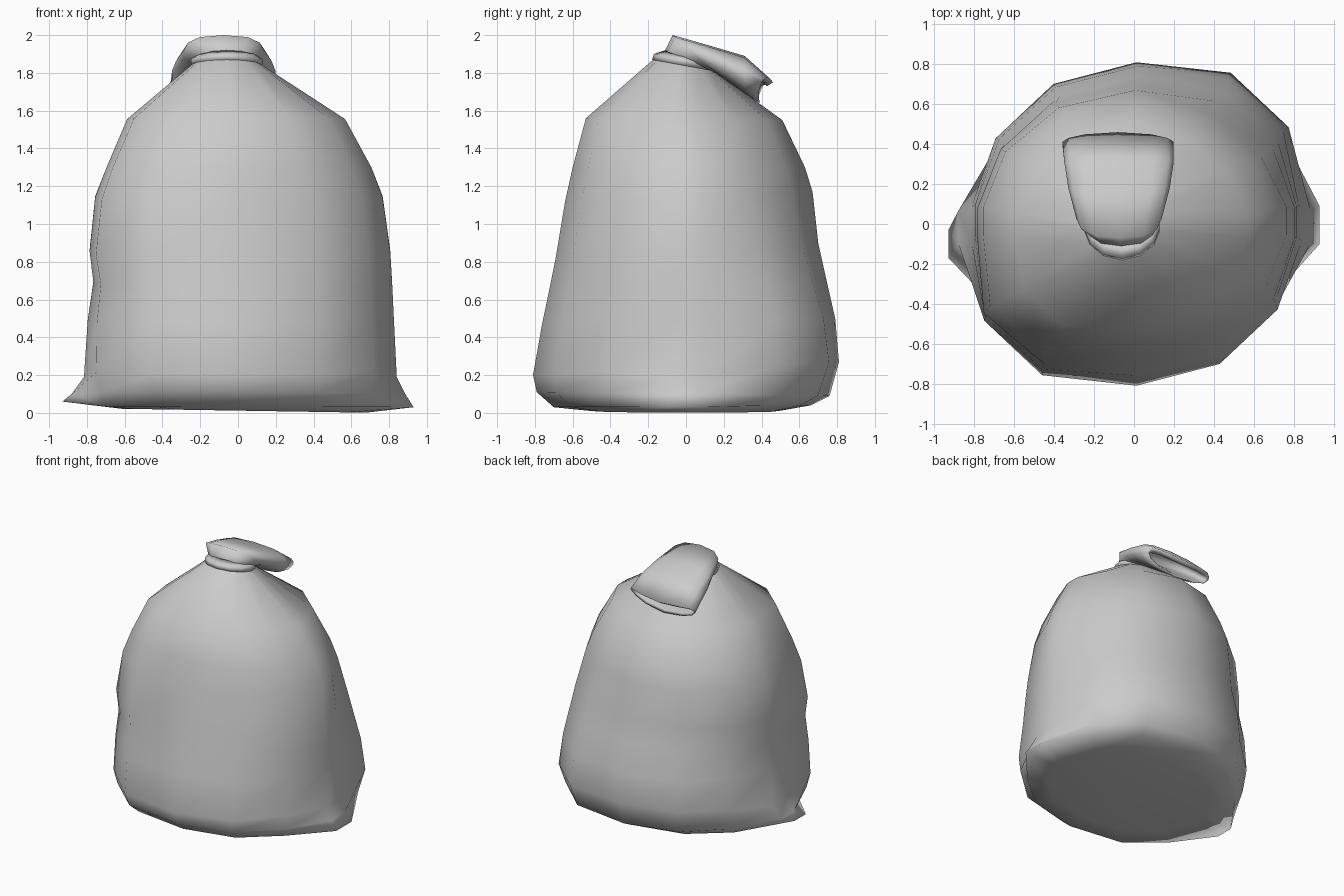
import bpy, bmesh, math

ANGLES = [-6, 6, 32, 60, 90, 120, 148, 174, 186, 212, 240, 270, 300, 328]
N = len(ANGLES)


def ring(xl, xr, front, back, square=1.0, fl=0.0, br=0.0):
    """Cross-section spanning xl..xr, from front (y, z) to back (y, z);
    fl and br bulge the front-left and back-right diagonals."""
    pts = []
    for a in ANGLES:
        c, s = math.cos(math.radians(a)), math.sin(math.radians(a))
        c = math.copysign(abs(c) ** square, c)
        s = math.copysign(abs(s) ** square, s)
        t = (s + 1) / 2
        push = fl * (a in (212, 240)) + br * (a in (32, 60))
        push *= -0.7 if a > 180 else 0.7
        pts.append([(xl + xr) / 2 + (xr - xl) / 2 * c + push,
                    front[0] + (back[0] - front[0]) * t + push,
                    front[1] + (back[1] - front[1]) * t])
    return pts


def loft(name, rings, cap_start=False, cap_end=False, closed=False):
    bm = bmesh.new()
    rows = [[bm.verts.new(p) for p in r] for r in rings]
    pairs = list(zip(rows, rows[1:])) + ([(rows[-1], rows[0])] if closed else [])
    for a, b in pairs:
        for i in range(N):
            j = (i + 1) % N
            bm.faces.new((a[i], a[j], b[j], b[i]))
    if cap_start:
        bm.faces.new(rows[0][::-1])
    if cap_end:
        bm.faces.new(rows[-1])
    bmesh.ops.recalc_face_normals(bm, faces=bm.faces)
    for f in bm.faces:
        f.smooth = True
    me = bpy.data.meshes.new(name)
    bm.to_mesh(me)
    bm.free()
    ob = bpy.data.objects.new(name, me)
    bpy.context.collection.objects.link(ob)
    return ob


# Sack body: sagging bottom up to the gathered neck
body = [
    ring(-0.62, 0.68, (-0.52, 0.01), (0.50, 0.01), 1, 0.03, 0.03),
    ring(-0.78, 0.80, (-0.70, 0.03), (0.66, 0.04), 1, 0.05, 0.05),
    ring(-0.81, 0.83, (-0.79, 0.11), (0.76, 0.09), 1, 0.06, 0.06),
    ring(-0.82, 0.845, (-0.81, 0.20), (0.81, 0.27), 1, 0.08, 0.08),
    ring(-0.80, 0.83, (-0.76, 0.48), (0.79, 0.50), 1, 0.10, 0.06),
    ring(-0.77, 0.82, (-0.72, 0.67), (0.74, 0.72), 1, 0.11, 0.03),
    ring(-0.79, 0.81, (-0.69, 0.82), (0.70, 0.90), 1, 0.12, 0.01),
    ring(-0.76, 0.77, (-0.64, 1.12), (0.67, 1.17), 1, 0.11, -0.03),
    ring(-0.70, 0.71, (-0.60, 1.30), (0.63, 1.30), 1, 0.10, -0.03),
    ring(-0.59, 0.57, (-0.53, 1.56), (0.51, 1.55), 1, 0.07, -0.02),
    ring(-0.25, 0.13, (-0.18, 1.865), (0.15, 1.81)),
    ring(-0.22, 0.10, (-0.14, 1.89), (0.13, 1.84)),
]
# Pinched bottom corners
for i, p in {0: (0.93, -0.10, 0.03), 1: (0.93, 0.09, 0.03),
             7: (-0.93, -0.03, 0.06), 8: (-0.93, -0.17, 0.06)}.items():
    body[1][i] = list(p)
    body[2][i][0] = 0.885 if p[0] > 0 else -0.88
    body[3][i][2] = 0.19
for v in body[0]:
    v[2] = 0.012 - 0.016 * v[0]
loft("sack_body", body, cap_start=True)

# Tie wrapped round the neck
loft("neck_tie", [
    ring(-0.25, 0.13, (-0.18, 1.87), (0.15, 1.81)),
    ring(-0.25, 0.13, (-0.17, 1.90), (0.16, 1.84)),
    ring(-0.22, 0.10, (-0.11, 1.92), (0.12, 1.86)),
    ring(-0.20, 0.08, (-0.12, 1.87), (0.10, 1.82)),
], closed=True)

# Open top of the sack, folded over to the back
flap = [
    ring(-0.21, 0.09, (-0.12, 1.89), (0.12, 1.83)),
    ring(-0.24, 0.11, (-0.11, 1.92), (0.14, 1.81), 0.8),
    ring(-0.29, 0.14, (-0.07, 2.00), (0.17, 1.79), 0.75),
    ring(-0.33, 0.18, (0.14, 1.94), (0.24, 1.74), 0.7),
    ring(-0.35, 0.20, (0.31, 1.89), (0.31, 1.69), 0.7),
    ring(-0.36, 0.20, (0.46, 1.75), (0.39, 1.64), 0.75),
    ring(-0.34, 0.18, (0.43, 1.73), (0.38, 1.66), 0.75),
    ring(-0.31, 0.15, (0.33, 1.81), (0.32, 1.73), 0.7),
]
# Corners of the mouth sit further up than its middle, right side more so
for r in flap[5:7]:
    for v in r:
        side = min(1, abs(v[0] + 0.08) / 0.28) ** 2
        v[1] -= side * 0.02
        v[2] += side * (0.06 if v[0] > 0 else 0.03)
loft("folded_flap", flap, cap_end=True)
